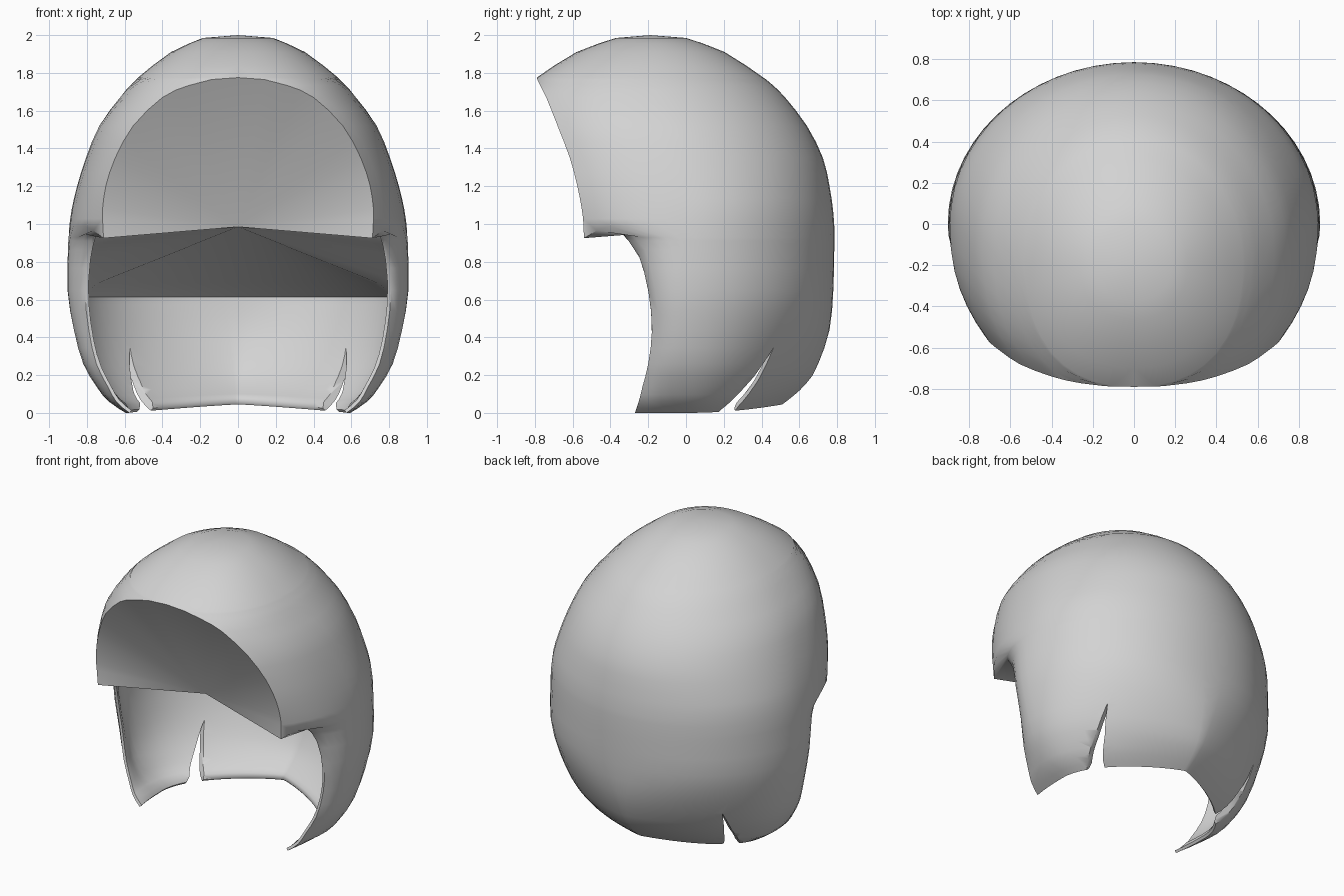
import bpy, bmesh, math
from mathutils import Vector

if "Cube" in bpy.data.objects:
    bpy.data.objects.remove(bpy.data.objects["Cube"])

grey = bpy.data.materials.new("light_grey")
grey.diffuse_color = (0.65, 0.65, 0.65, 1)
grey.use_nodes = True
grey.node_tree.nodes["Principled BSDF"].inputs["Base Color"].default_value = grey.diffuse_color

# Horizontal sections: height, half width, back y, front edge x, front edge y
UPPER = [
    (1.985, .185, .00, 0, -.37),
    (1.91, .355, .205, 0, -.58),
    (1.775, .53, .41, 0, -.79),
    (1.765, .54, .425, .14, -.787),
    (1.735, .57, .46, .255, -.773),
    (1.67, .625, .525, .40, -.74),
    (1.52, .735, .64, .555, -.68),
    (1.35, .805, .725, .65, -.615),
    (1.20, .852, .76, .70, -.575),
    (1.08, .88, .778, .717, -.552),
    (.99, .893, .785, .712, -.54),
]
LOWER = [
    (.93, .898, .785, .765, -.34),
    (.865, .90, .785, .79, -.26),
    (.65, .903, .78, .81, -.20),
    (.44, .87, .76, .79, -.18),
    (.26, .82, .70, .75, -.20),
    (.14, .75, .635, .69, -.23),
    (.06, .685, .57, .645, -.25),
    (0, .595, .51, .575, -.27),
]
N = 20          # columns from front edge to centre back
BOXY = .87      # squareness of the front half


def ring_centre(z):
    return -.19 * min(1, max(0, (z - 1.1) / .68))


def with_depth(row):
    """Swap the front edge x for the depth of the full front curve."""
    z, w, yb, rx, ry = row
    ang = math.acos((rx / w) ** (1 / BOXY))
    return (z, w, yb, (ring_centre(z) - ry) / math.sin(ang) ** BOXY, ry)


def refine(rows):
    """Insert a smooth in-between section into each wide gap."""
    rows = [with_depth(r) for r in rows]
    out = []
    for i in range(len(rows) - 1):
        a, b = rows[max(0, i - 1)], rows[i]
        c, d = rows[i + 1], rows[min(len(rows) - 1, i + 2)]
        out.append(b)
        if b[0] - c[0] > .035:
            mid = [(9 * (q + r) - p - s) / 16 for p, q, r, s in zip(a, b, c, d)]
            mid[0] = min(b[0] - .01, max(c[0] + .01, mid[0]))
            out.append(mid)
    return out + [rows[-1]]


UP, LOW = refine(UPPER), refine(LOWER)
ROWS = UP + LOW
BROW, CORNER, ARCH = 4, len(UP) - 1, len(UP)   # rows along the front edge


def section(z):
    """Section values at any height of the lower part."""
    for a, b in zip(LOW, LOW[1:]):
        if a[0] >= z >= b[0]:
            f = (a[0] - z) / max(1e-6, a[0] - b[0])
            return [p + (q - p) * f for p, q in zip(a, b)]
    return LOW[-1] if z < 0 else LOW[0]


def surface(row, f):
    """Point on the outer skin, f = 0 at the front edge, 1 at centre back."""
    z, w, yb, depth, ry = row
    yc = ring_centre(z)
    if z > 1.77:
        depth = yc - ry
    start = -math.asin(min(1, (yc - ry) / depth) ** (1 / BOXY))
    phi = start + (math.pi / 2 - start) * f
    s, c = math.sin(phi), max(0, math.cos(phi))
    if s < 0:
        x, y = w * c ** BOXY, yc - depth * (-s) ** BOXY
    else:
        # the nape tucks in toward the hem
        x, y = w * c ** (1 + .7 * max(0, 1 - z / .6)), yc + (yb - yc) * s
    if f == 1 or (f == 0 and z > 1.77):
        x = 0
    # back hem is a little higher than the cheeks
    lift = .045 * max(0, s) ** 2 * max(0, 1 - z / .2)
    return Vector((x, y, z + lift))


bm = bmesh.new()

# Outer skin
outer = [[bm.verts.new(surface(r, j / N)) for j in range(N + 1)] for r in ROWS]
outer[CORNER][0].co.z = .925
outer[CORNER][1].co.z = .965
outer[ARCH][0].co.z = .955
outer[ARCH][1].co.z = .945
crown = bm.verts.new((0, -.19, 2))
for j in range(N):
    bm.faces.new((crown, outer[0][j], outer[0][j + 1]))


def skin(grid):
    for a, b in zip(grid, grid[1:]):
        for j in range(N):
            bm.faces.new((a[j], b[j], b[j + 1], a[j + 1]))


skin(outer)

# Inner lining, thinning out toward the free edges
centre = Vector((0, 0, .7))
apex_co = Vector((0, -.36, .985))
inner = []
for i, r in enumerate(LOW):
    line = []
    for j in range(N + 1):
        y = surface(r, j / N).y
        top = .93 - .32 * min(1, max(0, (y + .34) / .45))
        p = surface(section(r[0] * top / .93), j / N)
        thin = .98 if j == 0 or i == len(LOW) - 1 else .96
        q = centre + (p - centre) * thin
        if j == 0:
            q.y = p.y + .004
        line.append(bm.verts.new(q))
    inner.append(line)
inner[0][0].co.z = .945

# Rounded step from the lining into the ceiling
ring = []
for j, v in enumerate(inner[0]):
    q = v.co.lerp(apex_co, .12)
    q.z += .03 * min(1, j / 5)
    ring.append(bm.verts.new(q))
skin([ring, inner[0]])
skin(inner)

# Forehead wall and ceiling both fan out from one middle point
apex = bm.verts.new(apex_co)
for i in range(BROW, CORNER):
    bm.faces.new((apex, outer[i][0], outer[i + 1][0]))
for j in range(N):
    bm.faces.new((apex, ring[j], ring[j + 1]))
bm.faces.new((apex, outer[CORNER][0], outer[ARCH][0]))
bm.faces.new((apex, outer[ARCH][0], inner[0][0], ring[0]))

# Thin edge along cheeks and hem
lower = outer[ARCH:]
for i in range(len(lower) - 1):
    bm.faces.new((lower[i][0], lower[i + 1][0], inner[i + 1][0], inner[i][0]))
for j in range(N):
    bm.faces.new((lower[-1][j], lower[-1][j + 1], inner[-1][j + 1], inner[-1][j]))


def make_object(name, mesh_bm):
    bmesh.ops.recalc_face_normals(mesh_bm, faces=mesh_bm.faces)
    me = bpy.data.meshes.new(name)
    mesh_bm.to_mesh(me)
    mesh_bm.free()
    me.materials.append(grey)
    ob = bpy.data.objects.new(name, me)
    bpy.context.collection.objects.link(ob)
    return ob


shell = make_object("hood_shell", bm)

# Slanted wedges that cut the slit behind each cheek
bm = bmesh.new()
outline = [(.16, -.06), (.31, -.06), (.335, .04), (.40, .17), (.46, .345), (.355, .19), (.215, .02)]
face = bm.faces.new([bm.verts.new((.25, y + .5 * (.25 - .6), z)) for y, z in outline])
ext = bmesh.ops.extrude_face_region(bm, geom=[face])
bmesh.ops.translate(bm, vec=(.9, .45, 0),
                    verts=[v for v in ext["geom"] if isinstance(v, bmesh.types.BMVert)])
cutter = make_object("slit_cutter", bm)
cutter.modifiers.new("mirror", 'MIRROR')
cutter.hide_render = True

bpy.context.view_layer.objects.active = shell
shell.select_set(True)
mirror = shell.modifiers.new("mirror", 'MIRROR')
mirror.use_clip = True
mirror.merge_threshold = .0005
cut = shell.modifiers.new("slits", 'BOOLEAN')
cut.operation = 'DIFFERENCE'
cut.solver = 'EXACT'
cut.object = cutter
for m in ("mirror", "slits"):
    bpy.ops.object.modifier_apply(modifier=m)
bpy.data.objects.remove(cutter)
bpy.ops.object.shade_smooth_by_angle(angle=math.radians(55))
